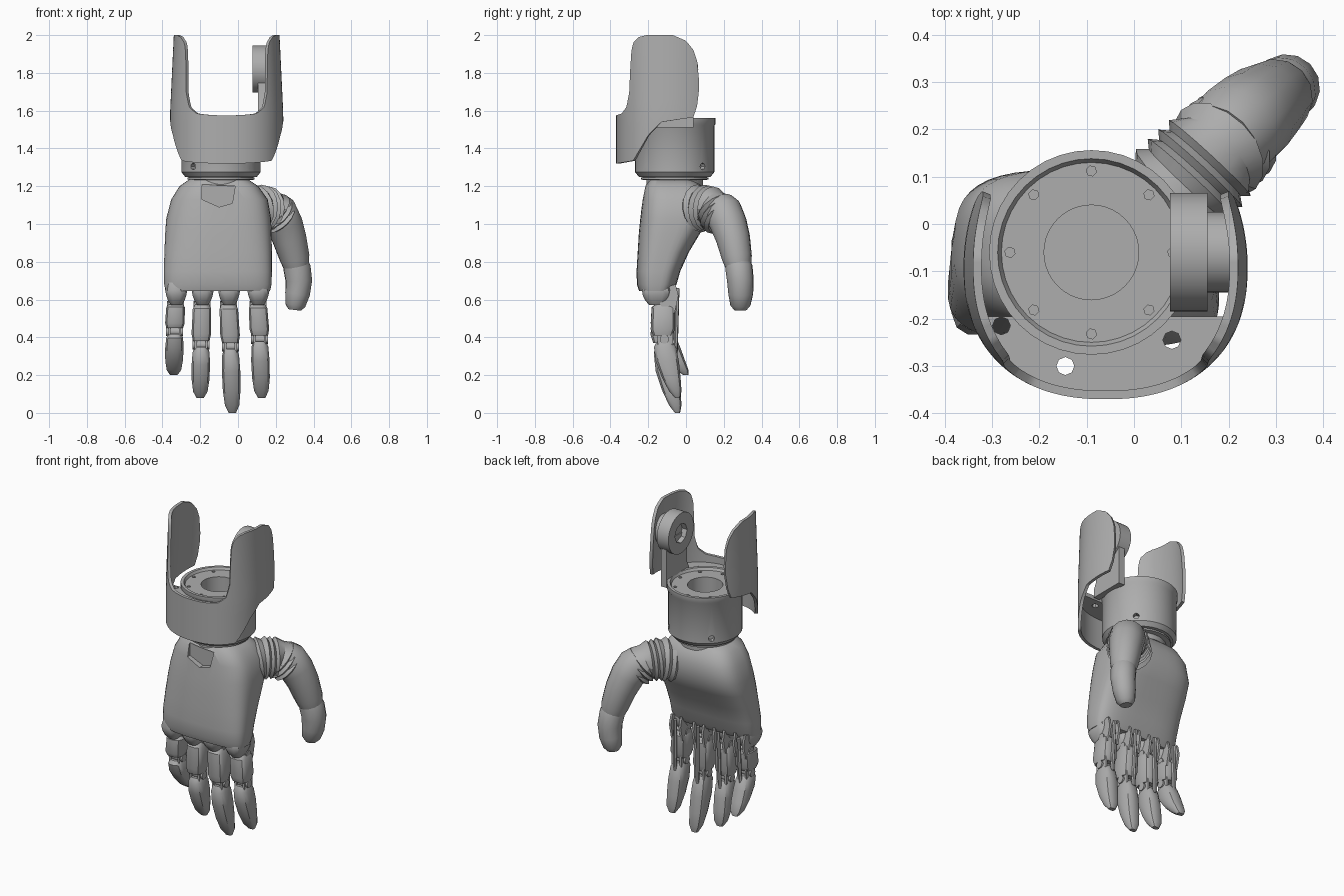
import bpy, bmesh
from math import sin, cos, pi, radians, copysign
from mathutils import Vector

if "Cube" in bpy.data.objects:
    bpy.data.objects.remove(bpy.data.objects["Cube"])

grey = bpy.data.materials.new("matte_grey")
grey.use_nodes = True
grey.diffuse_color = (0.42, 0.42, 0.42, 1)
grey.node_tree.nodes["Principled BSDF"].inputs["Base Color"].default_value = (0.42, 0.42, 0.42, 1)


def make(name, verts, faces, angle=35):
    me = bpy.data.meshes.new(name)
    me.from_pydata([tuple(v) for v in verts], [], faces)
    bm = bmesh.new()
    bm.from_mesh(me)
    bmesh.ops.remove_doubles(bm, verts=bm.verts, dist=1e-5)
    bmesh.ops.recalc_face_normals(bm, faces=bm.faces)
    bm.to_mesh(me)
    bm.free()
    me.materials.append(grey)
    ob = bpy.data.objects.new(name, me)
    bpy.context.collection.objects.link(ob)
    smooth(ob, angle)
    return ob


def smooth(ob, angle=35):
    bpy.ops.object.select_all(action='DESELECT')
    ob.select_set(True)
    bpy.context.view_layer.objects.active = ob
    bpy.ops.object.shade_smooth_by_angle(angle=radians(angle))


def loft(name, rings, angle=35):
    n = len(rings[0])
    verts = [v for r in rings for v in r]
    faces = [(i*n + j, i*n + (j+1) % n, (i+1)*n + (j+1) % n, (i+1)*n + j)
             for i in range(len(rings)-1) for j in range(n)]
    faces += [tuple(range(n)), tuple(range(len(verts)-n, len(verts)))]
    return make(name, verts, faces, angle)


def squircle(cx, cy, z, hw, hd, n=24, p=3.0, corner=None):
    # corner: softer exponent for the front right quadrant
    ring = []
    for k in range(n):
        a = 2*pi*(k + 0.5)/n
        c, s = cos(a), sin(a)
        e = 2/(corner if corner and c < 0 and s < 0 else p)
        ring.append(Vector((cx + hw*copysign(abs(c)**e, c), cy + hd*copysign(abs(s)**e, s), z)))
    return ring


def tube(name, pts, radii, n=14, angle=35):
    pts = [Vector(p) for p in pts]
    rings = []
    for i, p in enumerate(pts):
        d = (pts[min(i+1, len(pts)-1)] - pts[max(i-1, 0)]).normalized()
        u = d.cross(Vector((1, -1, 0))).normalized()
        w = d.cross(u)
        rings.append([p + radii[i]*(u*cos(2*pi*k/n) + w*sin(2*pi*k/n)) for k in range(n)])
    return loft(name, rings, angle)


def prism(name, outline, offset):
    off = Vector(offset)
    return loft(name, [[Vector(p) for p in outline], [Vector(p) + off for p in outline]])


def rod(name, a, b, r, n=12):
    return tube(name, [a, b], [r, r], n)


def cut(target, cutters):
    for c in cutters:
        m = target.modifiers.new("cut", 'BOOLEAN')
        m.operation, m.solver, m.object = 'DIFFERENCE', 'EXACT', c
        bpy.ops.object.select_all(action='DESELECT')
        bpy.context.view_layer.objects.active = target
        target.select_set(True)
        bpy.ops.object.modifier_apply(modifier=m.name)
        bpy.data.objects.remove(c)
    smooth(target)


def lerp(table, t):
    for (a, u), (b, v) in zip(table, table[1:]):
        if t <= b:
            return u + (v-u)*max(0, (t-a)/(b-a))
    return table[-1][1]


# Wrist ring: turned profile with a central bore and screw holes
CX, CY = -0.09, -0.06
profile = [(0.0, 1.2), (0.15, 1.2), (0.15, 1.232), (0.178, 1.235), (0.178, 1.245), (0.165, 1.25),
           (0.19, 1.25), (0.21, 1.275), (0.21, 1.52), (0.216, 1.53), (0.216, 1.56), (0.198, 1.56),
           (0.19, 1.545), (0.1, 1.545), (0.1, 1.28), (0.0, 1.28)]
wrist = loft("wrist_ring", [[Vector((CX + max(r, 1e-4)*cos(2*pi*k/40), CY + max(r, 1e-4)*sin(2*pi*k/40), z))
                             for k in range(40)] for r, z in profile])
holes = []
for k in range(8):
    c, s = cos(k*pi/4), sin(k*pi/4)
    x, y = CX + 0.172*c, CY + 0.172*s
    holes.append(rod("screw_hole", (x, y, 1.5), (x, y, 1.6), 0.011, 6))
    if k % 2:
        holes.append(rod("side_hole", (CX + 0.18*c, CY + 0.18*s, 1.305),
                         (CX + 0.25*c, CY + 0.25*s, 1.305), 0.018, 8))
cut(wrist, holes)

# Forearm cuff: U-shaped shell with two tall wings
low = [(-0.37, 1.32), (-0.28, 1.335), (-0.2, 1.47), (-0.13, 1.54), (0.04, 1.565), (0.06, 1.63), (0.07, 1.72)]
high = [(-0.37, 1.575), (-0.34, 1.585), (-0.315, 1.62), (-0.3, 1.7), (-0.292, 1.9), (-0.28, 1.96), (-0.25, 1.99),
        (-0.21, 2.0), (-0.07, 2.0), (0.0, 1.97), (0.04, 1.92), (0.06, 1.86), (0.07, 1.75)]


def cuff_xy(a, inset=0.0):
    s, c = sin(a), cos(a)
    e = 2/2.3 if c > 0 else 1
    depth = 0.28 if c > 0 else 0.35
    return (0.3 - inset)*copysign(abs(s)**e, s), -0.09 - (depth - inset)*copysign(abs(c)**e, c)


N, ROWS = 128, 8
verts = []
for i in range(N + 1):
    x, y = cuff_xy(radians(117)*(2*i/N - 1))
    z0, z1 = lerp(low, y), lerp(high, y)
    for j in range(ROWS + 1):
        z = z0 + (z1-z0)*j/ROWS
        verts.append((-0.06 + x*(1 - 0.16*max(0, z-1.58)), y, z))
R = ROWS + 1
cuff = make("forearm_cuff", verts, [(i*R+j, (i+1)*R+j, (i+1)*R+j+1, i*R+j+1)
                                    for i in range(N) for j in range(ROWS)])
shell = cuff.modifiers.new("thickness", 'SOLIDIFY')
shell.thickness = 0.018
shell.offset = -1
bpy.ops.object.modifier_apply(modifier=shell.name)
smooth(cuff)

# Mounting plate between ring and cuff
arc = [cuff_xy(radians(a), 0.012) for a in range(-70, 71, 5)]
plate = prism("mounting_plate", [(-0.06 + x, y, 1.51) for x, y in arc], (0, 0, 0.025))
cut(plate, [rod("plate_hole", (x, y, 1.4), (x, y, 1.6), 0.019, 8)
            for x, y in ((-0.28, -0.215), (-0.145, -0.3), (0.08, -0.245))])

# Elbow pivot on the left wing: stem, disc and hub
stem = [(0.105, -0.06 + y, z) for y, z in ((-0.12, 1.51), (0.1, 1.51), (0.1, 1.8), (-0.1, 1.8),
                                           (-0.1, 1.6), (-0.12, 1.56))]
prism("pivot_stem", stem, (0.04, 0, 0))
disc = rod("pivot_disc", (0.076, -0.06, 1.82), (0.155, -0.06, 1.82), 0.125, 32)
cut(disc, [rod("pivot_bore", (0.05, -0.06, 1.82), (0.11, -0.06, 1.82), 0.06, 8)])
rod("pivot_hub", (0.14, -0.06, 1.82), (0.21, -0.06, 1.82), 0.085, 24)

# Palm body: stacked rounded sections (z, x0, x1, y0, y1)
sections = [(1.235, -0.26, 0.055, -0.19, 0.04), (1.2, -0.31, 0.108, -0.217, 0.085),
            (1.13, -0.354, 0.158, -0.23, 0.115), (1.03, -0.38, 0.175, -0.242, 0.115),
            (0.95, -0.386, 0.178, -0.25, 0.075), (0.85, -0.39, 0.18, -0.256, 0.015),
            (0.75, -0.393, 0.18, -0.262, -0.03), (0.68, -0.391, 0.178, -0.26, -0.05),
            (0.645, -0.384, 0.17, -0.248, -0.07)]
palm = loft("palm", [squircle((a+b)/2, (c+d)/2, z, (b-a)/2, (d-c)/2, 44, 3.4, 2.5)
                     for z, a, b, c, d in sections], 40)
window = [(-0.19, -0.4, 1.21), (-0.19, -0.4, 1.13), (-0.1, -0.4, 1.09), (-0.03, -0.4, 1.11), (-0.015, -0.4, 1.2)]
cut(palm, [prism("back_pocket", window, (0, 0.2, 0))])

# Fingers: root x, tip x, joint height, tip height, tip y
fingers = {"little": (-0.33, -0.34, 0.43, 0.2, 0.0), "ring": (-0.19, -0.2, 0.36, 0.08, -0.05),
           "middle": (-0.05, -0.03, 0.35, 0.0, -0.045), "index": (0.105, 0.125, 0.39, 0.08, -0.045)}
for name, (x0, x1, zj, zt, yt) in fingers.items():
    xm = (x0 + x1)/2
    # knuckle lobe and bracket under the palm
    loft(name + "_knuckle", [squircle(x0 + 0.003, -0.155, z, w, d, 12, 3) for z, w, d in
                             ((0.69, 0.05, 0.07), (0.65, 0.06, 0.08), (0.62, 0.054, 0.075),
                              (0.595, 0.045, 0.062), (0.57, 0.028, 0.04))])
    for side in (-1, 1):
        sx = x0 + side*0.026
        prism(name + "_bracket", [(sx, -0.15, 0.66), (sx, -0.055, 0.68), (sx, -0.04, 0.62),
                                  (sx, -0.06, 0.53), (sx, -0.13, 0.53)], (side*0.014, 0, 0))
        mx = xm + side*0.022
        prism(name + "_link", [(mx, -0.15, zj + 0.05), (mx, -0.07, zj + 0.05),
                               (mx, -0.07, zj - 0.06), (mx, -0.15, zj - 0.06)], (side*0.012, 0, 0))
    rod(name + "_root_pin", (x0 - 0.045, -0.11, 0.57), (x0 + 0.045, -0.11, 0.57), 0.022)
    rod(name + "_joint_pin", (xm - 0.045, -0.115, zj), (xm + 0.045, -0.115, zj), 0.024)
    # first segment
    loft(name + "_proximal", [squircle(x0 + (xm-x0)*t, -0.12 - 0.003*t, 0.575 + (zj + 0.02 - 0.575)*t, w, d, 12, 3.2)
                              for t, w, d in ((0, 0.038, 0.042), (0.12, 0.05, 0.063), (0.8, 0.053, 0.066), (1, 0.045, 0.052))])
    # curled fingertip segment
    top = zj - 0.012
    loft(name + "_distal", [squircle(xm + (x1-xm)*t, -0.113 + (yt + 0.113)*t**1.5, top + (zt-top)*t, w, d, 12, 2.8)
                            for t, w, d in ((0, 0.036, 0.042), (0.1, 0.046, 0.06), (0.35, 0.05, 0.063),
                                            (0.65, 0.048, 0.05), (0.88, 0.039, 0.034), (1, 0.02, 0.014))])
    # tendon rod along the inner side
    rod(name + "_tendon", (x0, -0.045, 0.66), (xm, -0.055, zj - 0.05), 0.011, 6)

# Thumb: pleated bellows, then two segments
spine = [Vector(p) for p in ((0.03, 0.0, 1.07), (0.11, 0.085, 1.085), (0.17, 0.15, 1.08), (0.22, 0.195, 1.02))]
path, radii = [], []
for k in range(19):
    f = k/18*3
    i = min(int(f), 2)
    path.append(spine[i].lerp(spine[i+1], f - i))
    radii.append((0.135 if k % 2 else 0.117) - 0.028*k/18)
tube("thumb_bellows", path, radii, 16, 25)
tube("thumb_base", [(0.19, 0.175, 1.09), (0.212, 0.197, 1.065), (0.245, 0.225, 1.0), (0.273, 0.25, 0.92),
                    (0.3, 0.27, 0.82), (0.308, 0.276, 0.78)],
     [0.09, 0.102, 0.099, 0.091, 0.08, 0.07])
tube("thumb_tip", [(0.304, 0.272, 0.8), (0.312, 0.28, 0.77), (0.322, 0.288, 0.7), (0.315, 0.29, 0.63),
                   (0.303, 0.288, 0.57), (0.3, 0.288, 0.545)], [0.066, 0.073, 0.071, 0.066, 0.054, 0.034])
